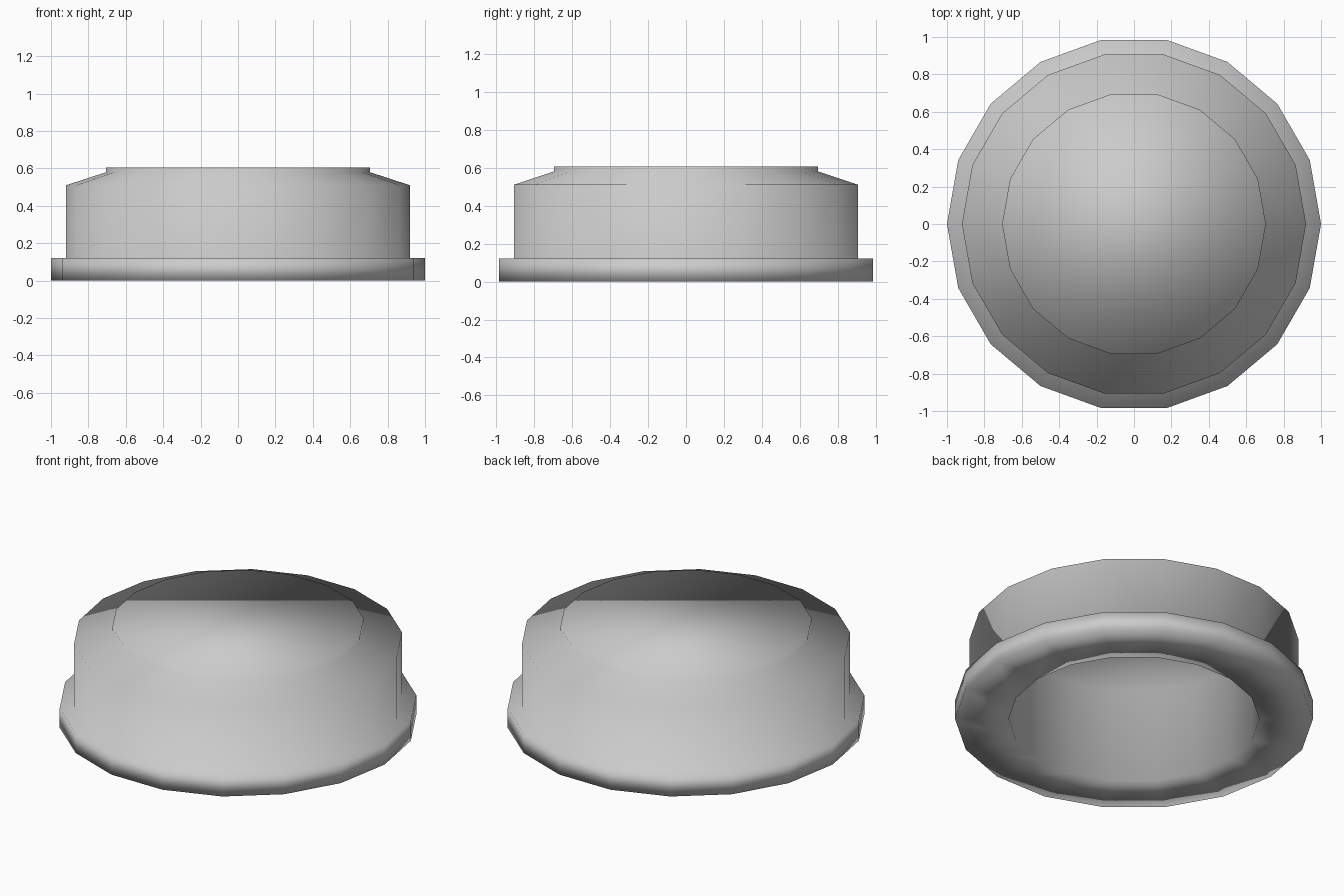
import bpy, bmesh
from math import cos, sin, tau

if "Cube" in bpy.data.objects:
    bpy.data.objects.remove(bpy.data.objects["Cube"])

SIDES = 18


def lathe(name, profile):
    """Turn an open (radius, z) profile around z and close both ends with flat caps."""
    bm = bmesh.new()
    rings = [[bm.verts.new((r * cos(tau * i / SIDES), r * sin(tau * i / SIDES), z))
              for i in range(SIDES)] for r, z in profile]
    for a, b in zip(rings, rings[1:]):
        for i in range(SIDES):
            j = (i + 1) % SIDES
            bm.faces.new((a[i], a[j], b[j], b[i]))
    bm.faces.new(rings[0][::-1])
    bm.faces.new(rings[-1])
    bmesh.ops.recalc_face_normals(bm, faces=bm.faces)
    for f in bm.faces:
        f.smooth = True
    mesh = bpy.data.meshes.new(name)
    bm.to_mesh(mesh)
    bm.free()
    obj = bpy.data.objects.new(name, mesh)
    bpy.context.collection.objects.link(obj)
    return obj


# Hollow cap: recess ceiling, recess wall, flange, side wall, bevel, raised top disc
lathe("flanged_cap", [
    (0.70, 0.58), (0.70, 0.0),
    (1.00, 0.0), (1.00, 0.12),
    (0.92, 0.12), (0.92, 0.51),
    (0.705, 0.58), (0.705, 0.605),
])
